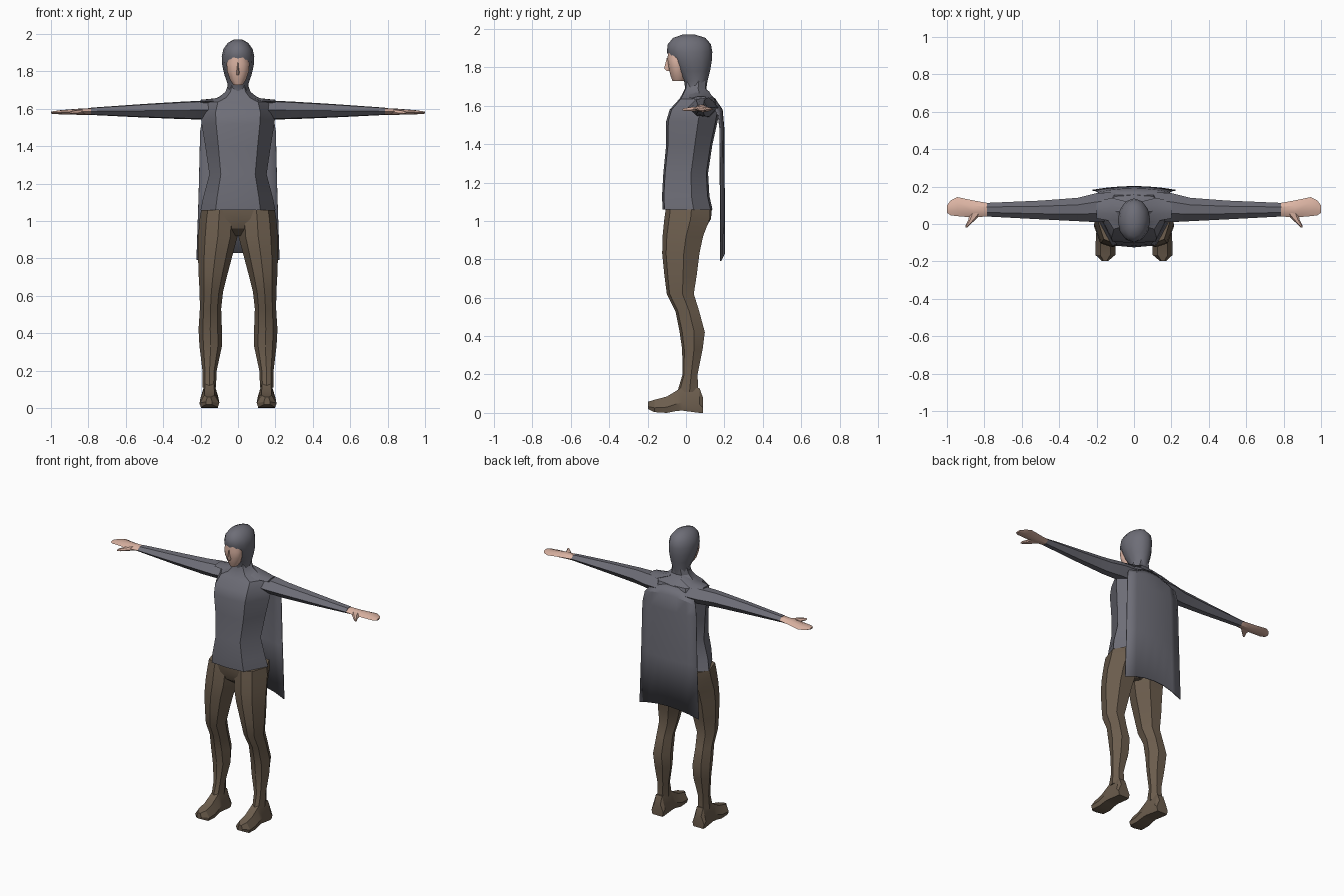
import bpy, bmesh, math


def material(name, rgb):
    m = bpy.data.materials.new(name)
    m.diffuse_color = (*rgb, 1)
    return m


GREY = material("grey_cloth", (0.155, 0.155, 0.185))
BROWN = material("brown_cloth", (0.15, 0.11, 0.075))
SKIN = material("skin", (0.72, 0.46, 0.37))

# Unit cross-sections, 0..1 in both directions
BODY = [(.5, 0), (.8, .04), (1, .62), (.78, .96), (.5, 1), (.22, .96), (0, .62), (.2, .04)]
LEG = [(.5, 0), (.82, .1), (1, .55), (.75, .95), (.25, .95), (0, .55), (.18, .1)]
ARM = [(0, .5), (.3, .95), (.7, 1), (1, .5), (.7, 0), (.3, .05)]
BOX = [(.08, 0), (.92, 0), (1, .35), (.75, 1), (.25, 1), (0, .35)]
ROUND = [(.5 + .5 * math.sin(i * math.pi / 6), .5 - .5 * math.cos(i * math.pi / 6)) for i in range(12)]
AXES = {"x": lambda t, a, b: (t, a, b), "y": lambda t, a, b: (a, t, b), "z": lambda t, a, b: (a, b, t)}


def finish(name, bm, mat, angle=30):
    bmesh.ops.recalc_face_normals(bm, faces=bm.faces)
    me = bpy.data.meshes.new(name)
    bm.to_mesh(me)
    bm.free()
    me.materials.append(mat)
    ob = bpy.data.objects.new(name, me)
    bpy.context.collection.objects.link(ob)
    bpy.ops.object.select_all(action="DESELECT")
    ob.select_set(True)
    bpy.context.view_layer.objects.active = ob
    bpy.ops.object.shade_smooth_by_angle(angle=math.radians(angle))
    return ob


def loft(name, axis, section, rings, mat, angle=30, sides=(1,)):
    """Skin rings of (position, a0, a1, b0, b1); one object for each side."""
    for s in sides:
        bm = bmesh.new()
        loops = []
        for t, a0, a1, b0, b1 in rings:
            pts = [AXES[axis](t, a0 + u * (a1 - a0), b0 + v * (b1 - b0)) for u, v in section]
            loops.append([bm.verts.new((s * x, y, z)) for x, y, z in pts])
        n = len(section)
        for p, q in zip(loops, loops[1:]):
            for i in range(n):
                bm.faces.new((p[i], p[(i + 1) % n], q[(i + 1) % n], q[i]))
        bm.faces.new(loops[0])
        bm.faces.new(loops[-1])
        label = name if len(sides) == 1 else ("right_" if s < 0 else "left_") + name
        finish(label, bm, mat, angle)


def column(rows):
    """Symmetric upright rings from (z, half width, front y, back y)."""
    return [(z, -w, w, f, b) for z, w, f, b in rows]


PAIR = (1, -1)

# Tunic with sloping shoulders and neck
loft("tunic", "z", BODY, column([
    (1.06, .2, -.122, .138), (1.13, .185, -.125, .122), (1.25, .153, -.118, .115),
    (1.4, .175, -.103, .138), (1.52, .195, -.103, .165), (1.58, .2, -.085, .175),
    (1.635, .18, -.035, .155), (1.66, .105, -.02, .125), (1.69, .068, -.005, .105),
    (1.73, .052, .0, .108)]), GREY)

# Hood
loft("hood", "z", ROUND, column([
    (1.69, .055, -.004, .106), (1.73, .055, -.01, .112), (1.78, .072, -.05, .125),
    (1.83, .084, -.075, .134), (1.88, .087, -.1, .137), (1.92, .078, -.095, .13),
    (1.953, .054, -.068, .102), (1.97, .022, -.02, .05)]), GREY, 40)

# Face and nose
loft("face", "z", ROUND, column([
    (1.728, .024, -.07, -.01), (1.755, .043, -.08, .0), (1.8, .058, -.092, .0),
    (1.84, .061, -.096, .0), (1.882, .05, -.094, .0)]), SKIN, 40)
loft("nose", "z", [(.5, 0), (1, 1), (0, 1)], column([
    (1.78, .014, -.098, -.07), (1.795, .015, -.114, -.07), (1.85, .007, -.1, -.07)]), SKIN, 20)

# Sleeves
loft("sleeve", "x", ARM, [
    (.1, .02, .17, 1.54, 1.645), (.2, .01, .165, 1.543, 1.643), (.3, .015, .14, 1.545, 1.638),
    (.5, .025, .125, 1.553, 1.626), (.785, .04, .113, 1.567, 1.606)], GREY, 30, PAIR)

# Hands and thumbs
loft("hand", "x", ARM, [
    (.78, .041, .112, 1.568, 1.604), (.86, .035, .126, 1.568, 1.6), (.945, .042, .144, 1.57, 1.593),
    (.98, .046, .126, 1.572, 1.588), (1, .06, .1, 1.574, 1.584)], SKIN, 30, PAIR)
loft("thumb", "y", BOX, [
    (.06, .81, .88, 1.572, 1.596), (.025, .845, .885, 1.572, 1.592),
    (-.005, .878, .9, 1.573, 1.588), (-.018, .892, .9, 1.575, 1.583)], SKIN, 30, PAIR)

# Trousers: seat and two legs
loft("seat", "z", BODY, column([
    (1.062, .194, -.108, .135), (1.01, .17, -.105, .13), (.96, .1, -.085, .1), (.92, .03, -.03, .05)]), BROWN)
loft("leg", "z", LEG, [
    (1.06, 0, .197, -.106, .138), (1.01, 0, .205, -.113, .136), (.92, .002, .213, -.122, .1),
    (.83, .026, .214, -.124, .08), (.72, .055, .211, -.113, .065), (.62, .08, .205, -.1, .048),
    (.53, .09, .204, -.055, .075), (.42, .086, .211, -.033, .105), (.33, .086, .206, -.02, .092),
    (.2, .114, .19, -.018, .064), (.11, .118, .19, -.045, .07)], BROWN, 30, PAIR)

# Feet
loft("foot", "y", BOX, [
    (.088, .11, .198, 0, .08), (.07, .108, .2, 0, .13), (-.02, .104, .2, .012, .135),
    (-.05, .103, .202, .01, .115), (-.1, .1, .205, 0, .085), (-.165, .1, .207, .004, .068),
    (-.198, .138, .172, .02, .058)], BROWN, 30, PAIR)

# Cape hanging from the shoulders
bm = bmesh.new()
cols = [i / 3 for i in range(-3, 4)]
grid = []
for z, w, y, sag in [(1.635, .14, .15, .02), (1.58, .19, .188, .03), (1.48, .202, .197, 0),
                     (1.15, .21, .199, 0), (.83, .222, .2, .04)]:
    grid.append([bm.verts.new((w * f, y - .02 * f * f, z - sag * f * f)) for f in cols])
for p, q in zip(grid, grid[1:]):
    for i in range(len(cols) - 1):
        bm.faces.new((p[i], p[i + 1], q[i + 1], q[i]))
cape = finish("cape", bm, GREY)
thick = cape.modifiers.new("thickness", "SOLIDIFY")
thick.thickness = .006
thick.offset = 0

# Raised shoulder folds joining cape to collar
loft("shoulder_fold", "x", ARM, [
    (.04, .02, .12, 1.66, 1.69), (.12, .015, .14, 1.63, 1.656), (.2, .03, .12, 1.63, 1.648)], GREY, 30, PAIR)
